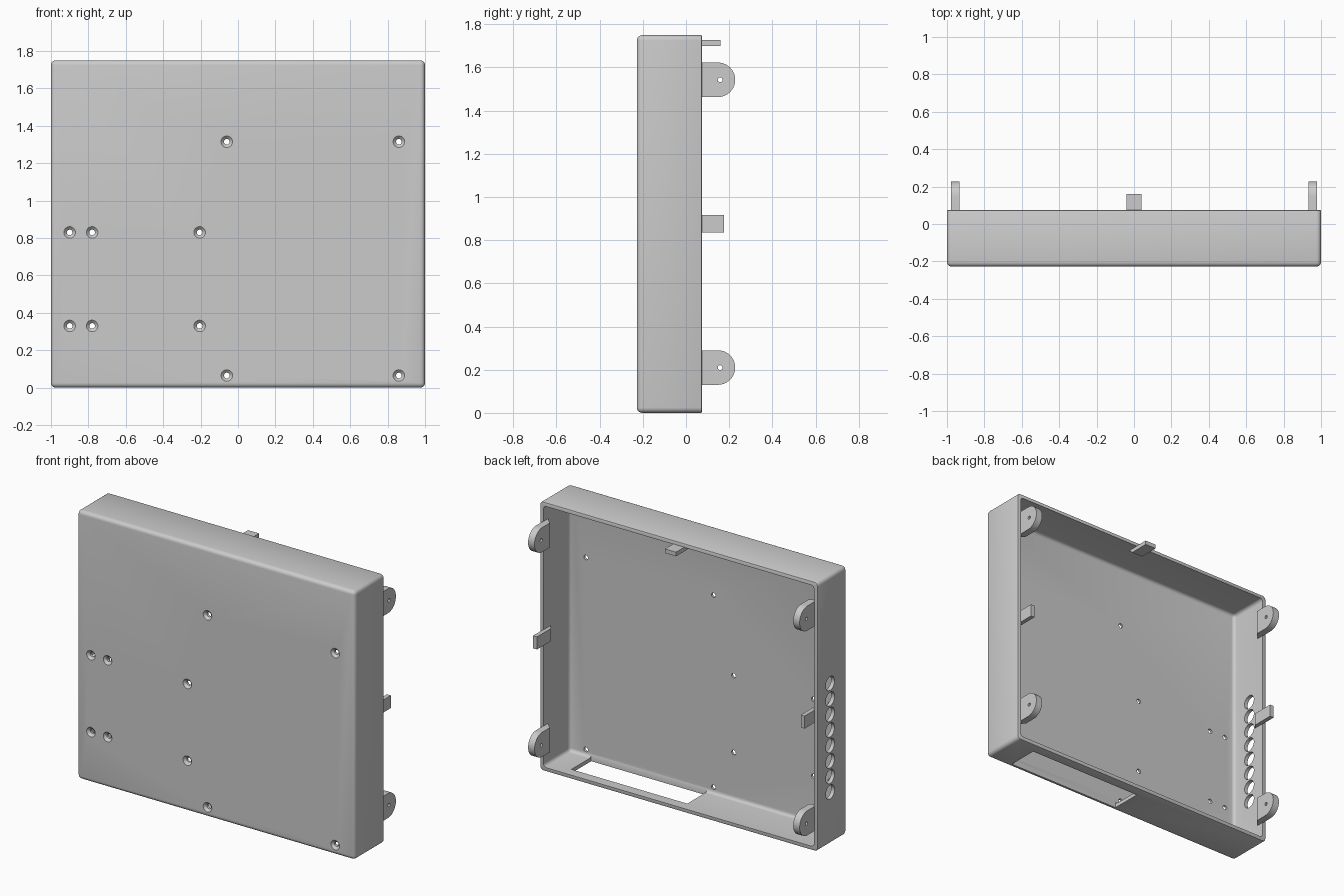
import bpy, bmesh, math
from mathutils import Matrix, Vector

if "Cube" in bpy.data.objects:
    bpy.data.objects.remove(bpy.data.objects["Cube"], do_unlink=True)

# Single plastic colour
grey = bpy.data.materials.new("light_grey_plastic")
grey.use_nodes = True
colour = (0.6, 0.6, 0.6, 1)
grey.diffuse_color = colour
grey.node_tree.nodes["Principled BSDF"].inputs["Base Color"].default_value = colour

FRONT, BACK, HEIGHT, WALL = -0.228, 0.075, 1.75, 0.025


def finish(name, bm):
    bmesh.ops.recalc_face_normals(bm, faces=bm.faces)
    mesh = bpy.data.meshes.new(name)
    bm.to_mesh(mesh)
    bm.free()
    obj = bpy.data.objects.new(name, mesh)
    obj.data.materials.append(grey)
    bpy.context.scene.collection.objects.link(obj)
    return obj


def box(name, lo, hi, corner=0, rim=0):
    """Box whose corners and front edges are rounded; rim rounds the back edges."""
    bm = bmesh.new()
    lo, hi = Vector(lo), Vector(hi)
    bmesh.ops.create_cube(bm, size=1, matrix=Matrix.Translation((lo + hi) / 2)
                          @ Matrix.Diagonal((*(hi - lo), 1)))

    def at_back(e):
        return all(v.co.y > hi.y - 1e-4 for v in e.verts)
    if corner:
        bmesh.ops.bevel(bm, geom=[e for e in bm.edges if not at_back(e)],
                        offset=corner, segments=5, profile=0.5, affect='EDGES')
    if rim:
        bmesh.ops.bevel(bm, geom=[e for e in bm.edges if at_back(e)],
                        offset=rim, segments=2, profile=0.5, affect='EDGES')
    return finish(name, bm)


def prism(name, outline, depth):
    """Extrude a closed 3D outline along the depth vector."""
    bm = bmesh.new()
    face = bm.faces.new([bm.verts.new(p) for p in outline])
    new = bmesh.ops.extrude_face_region(bm, geom=[face], use_keep_orig=True)["geom"]
    bmesh.ops.translate(bm, vec=depth,
                        verts=[v for v in new if isinstance(v, bmesh.types.BMVert)])
    return finish(name, bm)


def drill(axis, centre, r1, r2, length):
    """Round cutter; r1 is the radius at the negative end of the axis."""
    bm = bmesh.new()
    turn = Matrix.Rotation(math.radians(90), 4, 'Y') if axis == 'X' \
        else Matrix.Rotation(math.radians(-90), 4, 'X')
    bmesh.ops.create_cone(bm, cap_ends=True, segments=32, radius1=r1, radius2=r2,
                          depth=length, matrix=Matrix.Translation(centre) @ turn)
    return finish("cutter", bm)


def modify(obj, cutters, operation='DIFFERENCE'):
    bpy.context.view_layer.objects.active = obj
    for c in cutters:
        c.hide_render = True
        mod = obj.modifiers.new("cut", 'BOOLEAN')
        mod.operation, mod.solver, mod.object = operation, 'EXACT', c
        bpy.ops.object.modifier_apply(modifier=mod.name)
        bpy.data.objects.remove(c, do_unlink=True)


def smooth(obj):
    bpy.ops.object.select_all(action='DESELECT')
    obj.select_set(True)
    bpy.context.view_layer.objects.active = obj
    bpy.ops.object.shade_smooth_by_angle(angle=math.radians(30))


# Open-backed shell
shell = box("enclosure_shell", (-1, FRONT, 0), (1, BACK, HEIGHT), 0.025, 0.007)
inner = 1 - WALL
cutters = [box("cutter", (-inner, FRONT + 0.03, WALL), (inner, 0.2, HEIGHT - WALL), 0.022)]

# Connector slot in the floor
cutters.append(box("cutter", (-0.015, FRONT + 0.032, -0.1), (0.82, 0.008, WALL + 0.03)))

# Countersunk screw holes in the front
screws = [(x, z) for x in (-0.06, 0.86) for z in (0.065, 1.315)]
screws += [(x, z) for x in (-0.9, -0.78, -0.205) for z in (0.33, 0.83)]
for x, z in screws:
    cutters.append(drill('Y', (x, FRONT, z), 0.015, 0.015, 0.1))
    cutters.append(drill('Y', (x, FRONT + 0.007, z), 0.032, 0.015, 0.016))

# Row of cable holes in one side wall
for i in range(8):
    cutters.append(drill('X', (-1, -0.055, 0.34 + i * 0.101), 0.045, 0.045, 0.1))
modify(shell, cutters)
smooth(shell)

# Hinge ears and side clips, mirrored on both walls
for side, word in ((1, "left"), (-1, "right")):
    x0, x1 = 0.932 * side, 0.978 * side
    for z, level in ((0.21, "lower"), (1.543, "upper")):
        r, cy = 0.08, 0.148
        arc = [(x0, cy + r * math.cos(a), z + r * math.sin(a))
               for a in (math.pi * (i / 20 - 0.5) for i in range(21))]
        ear = prism(f"{word}_{level}_ear", [(x0, 0.07, z - r)] + arc + [(x0, 0.07, z + r)],
                    (x1 - x0, 0, 0))
        ramp = prism("ramp", [(x0, 0.07, z - r), (x1, 0.07, z - r), (x1, 0.024, z - r)],
                     (0, 0, 2 * r))
        modify(ear, [ramp], 'UNION')
        modify(ear, [drill('X', (x0, 0.158, z), 0.011, 0.011, 0.2)])
        smooth(ear)
    x0 = 0.95 * side
    prism(f"{word}_clip", [(x1, 0, 0.835), (x1, 0.176, 0.835),
                           (x0, 0.176, 0.835), (x0, 0.03, 0.835)], (0, 0, 0.082))

# Top clip
prism("top_clip", [(-0.04, 0, 1.727), (-0.04, 0.16, 1.727),
                   (-0.04, 0.16, 1.7), (-0.04, 0.03, 1.7)], (0.08, 0, 0))
